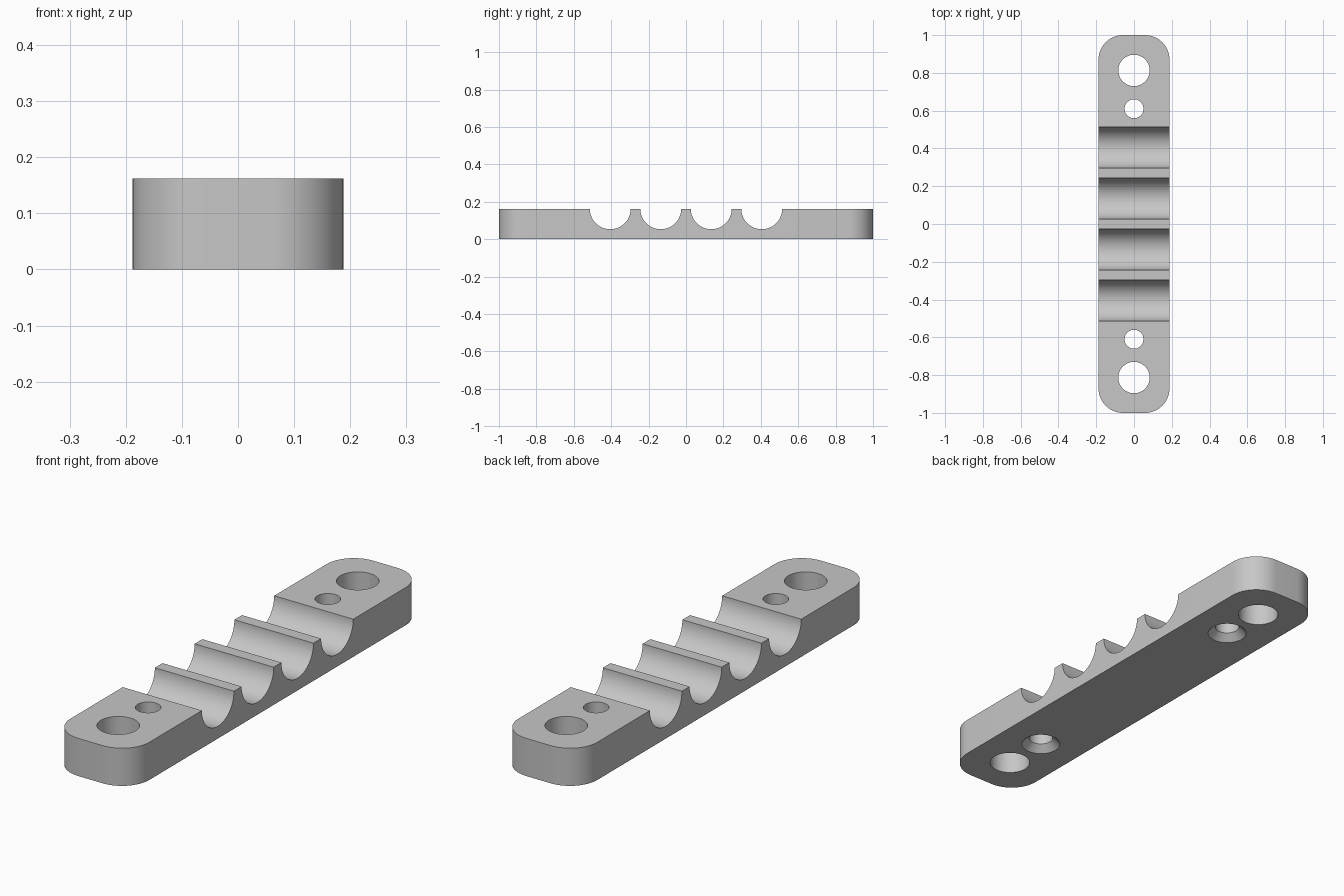
import bpy, bmesh
from math import radians, cos, sin, pi
from mathutils import Matrix

HALF_W, HALF_L, HEIGHT, CORNER = 0.188, 1.0, 0.162, 0.13
CHANNEL_R, CHANNEL_PITCH = 0.109, 0.27

old = bpy.data.objects.get("Cube")
if old:
    bpy.data.objects.remove(old, do_unlink=True)

grey = bpy.data.materials.new("light_grey")
grey.use_nodes = True
grey.diffuse_color = (0.57, 0.57, 0.57, 1)
grey.node_tree.nodes["Principled BSDF"].inputs["Base Color"].default_value = grey.diffuse_color


def make_object(name, bm):
    bmesh.ops.recalc_face_normals(bm, faces=bm.faces)
    mesh = bpy.data.meshes.new(name)
    bm.to_mesh(mesh)
    bm.free()
    mesh.materials.append(grey)
    obj = bpy.data.objects.new(name, mesh)
    bpy.context.collection.objects.link(obj)
    return obj


def cone(bm, r_low, r_high, depth, matrix, segments=64):
    bmesh.ops.create_cone(bm, cap_ends=True, segments=segments, radius1=r_low,
                          radius2=r_high, depth=depth, matrix=matrix)


# Rounded bar
bm = bmesh.new()
outline = []
for quarter, (sx, sy) in enumerate([(1, 1), (-1, 1), (-1, -1), (1, -1)]):
    for step in range(17):
        a = (quarter + step / 16) * pi / 2
        outline.append(bm.verts.new((sx * (HALF_W - CORNER) + CORNER * cos(a),
                                     sy * (HALF_L - CORNER) + CORNER * sin(a), 0)))
base = bm.faces.new(outline)
top = bmesh.ops.extrude_face_region(bm, geom=[base])["geom"]
bmesh.ops.translate(bm, vec=(0, 0, HEIGHT),
                    verts=[v for v in top if isinstance(v, bmesh.types.BMVert)])
bar = make_object("clamp_bar", bm)

cutters = []

# Half-round cable channels across the bar
bm = bmesh.new()
for i in range(4):
    y = (i - 1.5) * CHANNEL_PITCH
    cone(bm, CHANNEL_R, CHANNEL_R, 1,
         Matrix.Translation((0, y, HEIGHT)) @ Matrix.Rotation(pi / 2, 4, "Y"), 96)
cutters.append(make_object("channel_cutter", bm))

# Mounting holes and screw holes at both ends
bm = bmesh.new()
for side in (-1, 1):
    cone(bm, 0.083, 0.083, 1, Matrix.Translation((0, side * 0.813, 0)))
    cone(bm, 0.05, 0.05, 1, Matrix.Translation((0, side * 0.61, 0)))
cutters.append(make_object("hole_cutter", bm))

# Countersinks on the underside
bm = bmesh.new()
for side in (-1, 1):
    cone(bm, 0.11, 0.05, 0.06, Matrix.Translation((0, side * 0.61, 0)))
cutters.append(make_object("countersink_cutter", bm))

for cutter in cutters:
    cutter.hide_render = True
    mod = bar.modifiers.new(cutter.name, "BOOLEAN")
    mod.operation = "DIFFERENCE"
    mod.solver = "EXACT"
    mod.object = cutter

# Bake the cuts and drop the cutters
bpy.context.view_layer.update()
result = bpy.data.meshes.new_from_object(bar.evaluated_get(bpy.context.evaluated_depsgraph_get()))
bar.modifiers.clear()
bar.data = result
for cutter in cutters:
    bpy.data.objects.remove(cutter, do_unlink=True)

bpy.ops.object.select_all(action="DESELECT")
bar.select_set(True)
bpy.context.view_layer.objects.active = bar
bpy.ops.object.shade_smooth_by_angle(angle=radians(30))
